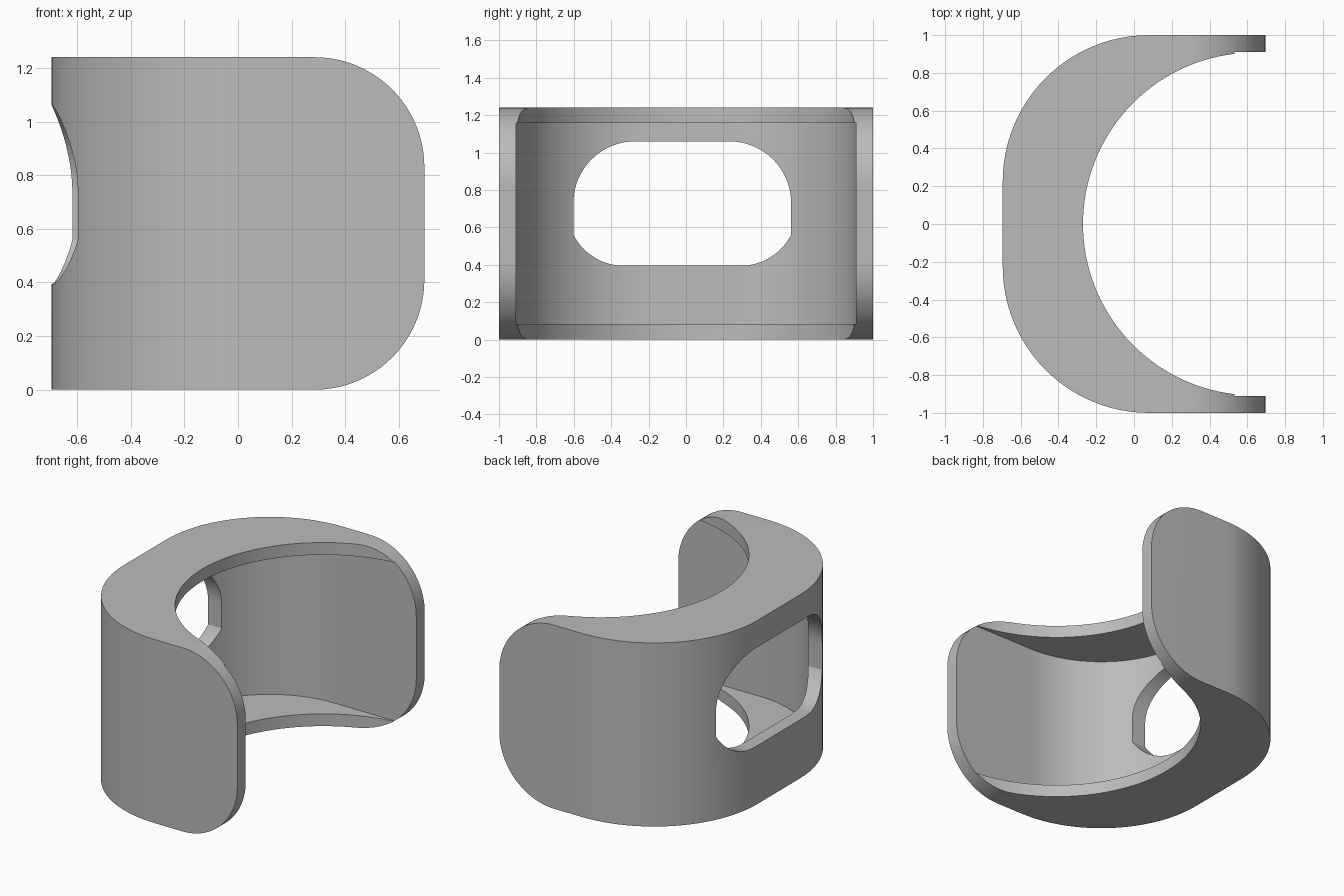
import bpy, bmesh
from math import sin, cos, radians, atan2, degrees
from mathutils import Vector

if "Cube" in bpy.data.objects:
    bpy.data.objects.remove(bpy.data.objects["Cube"], do_unlink=True)

grey = bpy.data.materials.new("plain grey")
grey.use_nodes = True
colour = (0.5, 0.5, 0.5, 1)
grey.diffuse_color = colour
grey.node_tree.nodes["Principled BSDF"].inputs["Base Color"].default_value = colour

HEIGHT, LIP, WALL = 1.24, 0.083, 0.09
BACK, TIP = -0.695, 0.695


def arc(cx, cy, r, a0, a1, n=24):
    return [(cx + r * cos(radians(a0 + (a1 - a0) * i / n)),
             cy + r * sin(radians(a0 + (a1 - a0) * i / n))) for i in range(n + 1)]


def prism(name, points, place, depth):
    """Extrude a 2D outline; place maps its two coordinates to space."""
    bm = bmesh.new()
    face = bm.faces.new([bm.verts.new(place(a, b)) for a, b in points])
    out = bmesh.ops.extrude_face_region(bm, geom=[face])
    moved = [v for v in out["geom"] if isinstance(v, bmesh.types.BMVert)]
    bmesh.ops.translate(bm, verts=moved, vec=Vector(depth))
    bmesh.ops.recalc_face_normals(bm, faces=bm.faces)
    mesh = bpy.data.meshes.new(name)
    bm.to_mesh(mesh)
    bm.free()
    mesh.materials.append(grey)
    obj = bpy.data.objects.new(name, mesh)
    bpy.context.collection.objects.link(obj)
    return obj


def u_outline(inset, end):
    """Plan of the shell: flat back, two big round corners, straight arms."""
    r = 0.775 - inset
    upper = arc(0.08, 0.225, r, 90, 180)
    lower = arc(0.08, -0.225, r, 180, 270)
    return [(end, 1 - inset)] + upper + lower + [(end, inset - 1)]


def plan(z):
    return lambda x, y: (x, y, z)


# Solid cuff
cuff = prism("cuff_shell", u_outline(0, TIP), plan(0), (0, 0, HEIGHT))

# Round bore through both lips, and the wider hollow between the lips
bore = prism("bore_cutter", arc(0.637, 0, 0.907, 0, 357, 119), plan(-0.2), (0, 0, 2))
hollow = prism("hollow_cutter", u_outline(WALL, 1.2), plan(LIP), (0, 0, HEIGHT - 2 * LIP))

# Rounded arm tips
R = 0.41
tips = prism("tip_rounding",
             [(-1, -0.1), (TIP - R - 0.02, -0.1)]
             + arc(TIP - R, R, R, -90, 0) + arc(TIP - R, HEIGHT - R, R, 0, 90)
             + [(TIP - R - 0.02, HEIGHT + 0.1), (-1, HEIGHT + 0.1)],
             lambda x, z: (x, -1.5, z), (0, 3, 0))

# Window in the back wall: full round top corners, shallower bottom corners
low = degrees(atan2(0.137, 0.27))
window = prism("window_cutter",
               arc(0.232, 0.73, 0.33, 0, 90) + arc(-0.272, 0.73, 0.33, 90, 180)
               + arc(-0.332, 0.698, 0.303, 180 + low, 270)
               + arc(0.292, 0.698, 0.303, 270, 360 - low),
               lambda y, z: (-1, y, z), (0.9, 0, 0))

for cutter, mode in ((bore, "DIFFERENCE"), (hollow, "DIFFERENCE"),
                     (window, "DIFFERENCE"), (tips, "INTERSECT")):
    mod = cuff.modifiers.new(cutter.name, "BOOLEAN")
    mod.object, mod.operation, mod.solver = cutter, mode, "EXACT"

# Bake the cuts, then remove the cutters
bpy.context.view_layer.update()
graph = bpy.context.evaluated_depsgraph_get()
baked = bpy.data.meshes.new_from_object(cuff.evaluated_get(graph))
cuff.modifiers.clear()
cuff.data = baked
for cutter in (bore, hollow, window, tips):
    bpy.data.objects.remove(cutter, do_unlink=True)

# Smooth curves, sharp rims
bpy.ops.object.select_all(action="DESELECT")
cuff.select_set(True)
bpy.context.view_layer.objects.active = cuff
bpy.ops.object.shade_smooth_by_angle(angle=radians(25))
